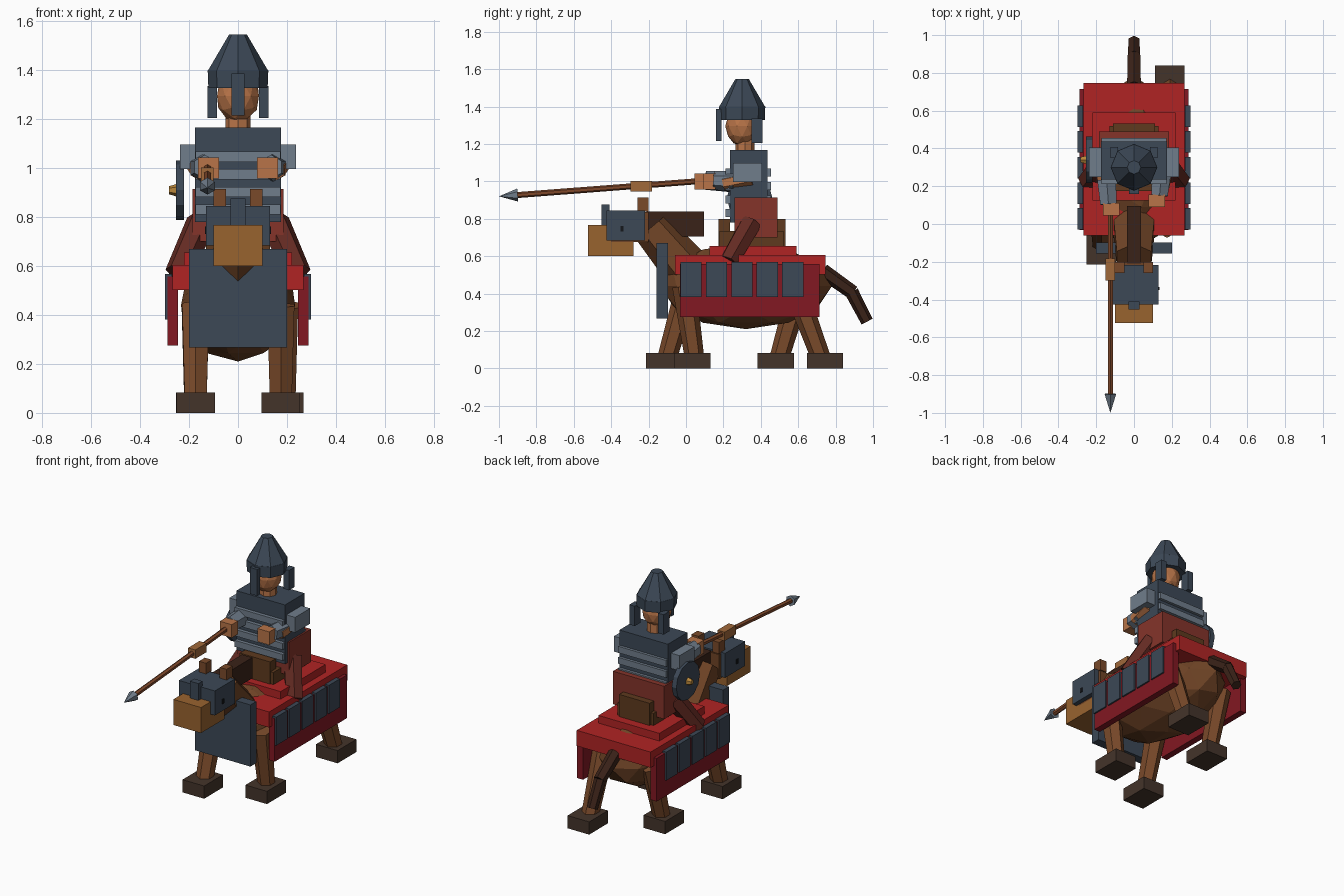
import bpy
from mathutils import Vector, Matrix

if "Cube" in bpy.data.objects:
    bpy.data.objects.remove(bpy.data.objects["Cube"])


def material(name, hex_rgb):
    def lin(c):
        c /= 255
        return c / 12.92 if c < 0.04045 else ((c + 0.055) / 1.055) ** 2.4
    m = bpy.data.materials.new(name)
    m.diffuse_color = [lin(int(hex_rgb[i:i + 2], 16)) for i in (0, 2, 4)] + [1]
    m.use_nodes = True
    m.node_tree.nodes["Principled BSDF"].inputs["Base Color"].default_value = m.diffuse_color
    return m


HIDE = material("hide", "704426")
BROWN = material("leg_brown", "7A4A2A")
MUZZLE = material("muzzle_tan", "99632F")
HOOF = material("hoof_brown", "44342A")
DARK = material("dark_hair", "3A2218")
RED = material("cloth_red", "B02424")
DEEP = material("deep_red", "821822")
TUNIC = material("tunic_red", "85342A")
TROUSER = material("trouser", "632A22")
LEATHER = material("leather", "5E3A1E")
STEEL = material("dark_steel", "3C4856")
PLATE = material("light_steel", "707D8B")
SKIN = material("skin", "B87448")
WOOD = material("wood", "80482A")
GRIP = material("grip_tan", "A0683A")
GOLD = material("gold", "B8863A")
BLACK = material("black", "15171B")


def finish(name, mat):
    o = bpy.context.object
    o.name = o.data.name = name
    o.data.materials.append(mat)
    return o


def box(name, x, y, z, mat):
    """Box from (min, max) ranges on each axis."""
    mid = [(a + b) / 2 for a, b in (x, y, z)]
    bpy.ops.mesh.primitive_cube_add(size=1)
    o = finish(name, mat)
    size = [b - a for a, b in (x, y, z)]
    o.data.transform(Matrix.Translation(mid) @ Matrix.Diagonal((*size, 1)))
    return o


def pair(name, x, y, z, mat):
    """The same box on both sides."""
    box(name + "_right", x, y, z, mat)
    box(name + "_left", (-x[1], -x[0]), y, z, mat)


def tube(name, p0, p1, r0, r1, mat, sides=6):
    """Tapered prism between two points."""
    p0, p1 = Vector(p0), Vector(p1)
    d = p1 - p0
    bpy.ops.mesh.primitive_cone_add(vertices=sides, radius1=r0, radius2=r1, depth=d.length)
    o = finish(name, mat)
    rot = Matrix() if d.normalized().z > 0.999 else d.to_track_quat('Z', 'Y').to_matrix().to_4x4()
    o.data.transform(Matrix.Translation((p0 + p1) / 2) @ rot)
    return o


def ball(name, centre, radii, mat):
    bpy.ops.mesh.primitive_ico_sphere_add(subdivisions=2, radius=1)
    o = finish(name, mat)
    o.data.transform(Matrix.Translation(centre) @ Matrix.Diagonal((*radii, 1)))
    return o


# Horse body, neck, head
ball("horse_body", (0, 0.32, 0.44), (0.245, 0.46, 0.23), HIDE)
tube("horse_neck", (0, 0.03, 0.50), (0, -0.185, 0.755), 0.13, 0.105, HIDE)
box("horse_head", (-0.10, 0.10), (-0.40, -0.20), (0.675, 0.835), HIDE)
box("muzzle", (-0.10, 0.10), (-0.525, -0.28), (0.60, 0.767), MUZZLE)
box("head_armour", (-0.13, 0.13), (-0.425, -0.218), (0.685, 0.845), STEEL)
box("head_crest", (-0.03, 0.03), (-0.453, -0.41), (0.765, 0.877), STEEL)
pair("eye", (0.125, 0.135), (-0.35, -0.333), (0.732, 0.762), BLACK)
pair("ear", (0.05, 0.10), (-0.26, -0.20), (0.84, 0.915), BROWN)
box("mane", (-0.037, 0.037), (-0.21, 0.095), (0.705, 0.84), DARK)

# Legs and hooves: x, hoof y, ankle y, hip y
for name, x, hoof, ankle, hip in (("front_left", -0.173, -0.117, -0.10, 0.01),
                                  ("front_right", 0.175, 0.035, 0.045, -0.01),
                                  ("back_left", -0.175, 0.48, 0.50, 0.61),
                                  ("back_right", 0.19, 0.743, 0.72, 0.58)):
    tube(name + "_leg", (x, ankle, 0.06), (x, hip, 0.44), 0.052, 0.064, BROWN)
    box(name + "_hoof", (x - 0.078, x + 0.078), (hoof - 0.097, hoof + 0.097), (0, 0.083), HOOF)

# Tail
tube("tail_upper", (0, 0.73, 0.52), (0, 0.893, 0.405), 0.042, 0.038, DARK)
tube("tail_lower", (0, 0.885, 0.41), (0, 0.968, 0.25), 0.037, 0.033, DARK)

# Horse armour and blanket
box("chest_plate", (-0.2, 0.2), (-0.157, -0.097), (0.267, 0.67), STEEL)
box("blanket", (-0.267, 0.267), (-0.06, 0.747), (0.503, 0.605), RED)
pair("blanket_side", (0.245, 0.288), (-0.032, 0.714), (0.275, 0.557), DEEP)
for i in range(5):
    y = -0.03 + i * 0.136
    pair(f"side_plate_{i + 1}", (0.27, 0.298), (y, y + 0.114), (0.382, 0.568), STEEL)

# Saddle
box("saddle_pad", (-0.22, 0.22), (0.125, 0.59), (0.60, 0.655), RED)
box("saddle_seat", (-0.13, 0.13), (0.18, 0.52), (0.65, 0.735), LEATHER)
box("saddle_pommel", (-0.11, 0.11), (0.175, 0.235), (0.65, 0.80), LEATHER)
box("saddle_cantle", (-0.11, 0.11), (0.475, 0.533), (0.65, 0.80), LEATHER)

# Rider torso
box("tunic_skirt", (-0.185, 0.185), (0.26, 0.49), (0.70, 0.915), TUNIC)
box("torso", (-0.175, 0.175), (0.235, 0.437), (0.78, 1.167), STEEL)
for i in range(4):
    z = 0.81 + i * 0.072
    box(f"armour_band_{i + 1}", (-0.173, 0.173), (0.212, 0.455), (z, z + 0.042), PLATE)
pair("shoulder_guard", (0.12, 0.238), (0.25, 0.405), (0.997, 1.097), PLATE)

# Rider legs, arms and hands
for side, s, dy in (("left", -1, 0.0), ("right", 1, 0.045)):
    tube(f"rider_{side}_leg", (s * 0.15, 0.35, 0.78), (s * 0.245, 0.23, 0.57), 0.062, 0.055, TROUSER)
    tube(f"{side}_upper_arm", (s * 0.175, 0.35, 1.02), (s * 0.155, 0.2, 0.99), 0.04, 0.04, SKIN)
    tube(f"{side}_bracer", (s * 0.145, 0.235 + dy / 2, 1.0), (s * 0.135, 0.105 + dy, 1.005),
         0.057, 0.05, PLATE)
    c = s * 0.12
    box(f"{side}_hand", (c - 0.043, c + 0.043), (0.045 + dy, 0.112 + dy), (0.957, 1.043), SKIN)

# Spear
tube("spear_shaft", (-0.125, 0.12, 1.005), (-0.125, -0.91, 0.926), 0.016, 0.016, WOOD)
tube("spear_tip", (-0.125, -0.90, 0.927), (-0.125, -1.0, 0.92), 0.035, 0, PLATE)
box("spear_grip", (-0.152, -0.1), (-0.298, -0.182), (0.945, 1.003), GRIP)

# Round shield on the left
tube("shield", (-0.22, 0.34, 0.91), (-0.253, 0.34, 0.91), 0.122, 0.122, STEEL, 12)
tube("shield_boss", (-0.25, 0.34, 0.91), (-0.283, 0.34, 0.91), 0.026, 0.016, GOLD)

# Head and helmet
tube("rider_neck", (0, 0.315, 1.15), (0, 0.315, 1.25), 0.052, 0.05, SKIN, 8)
ball("rider_head", (0, 0.30, 1.295), (0.09, 0.09, 0.108), SKIN)
tube("helmet_rim", (0, 0.30, 1.327), (0, 0.30, 1.40), 0.121, 0.124, STEEL, 8)
tube("helmet_dome", (0, 0.30, 1.397), (0, 0.30, 1.547), 0.124, 0.036, STEEL, 8)
box("nose_guard", (-0.027, 0.027), (0.16, 0.19), (1.215, 1.388), STEEL)
pair("cheek_guard", (0.085, 0.124), (0.35, 0.408), (1.205, 1.335), STEEL)
